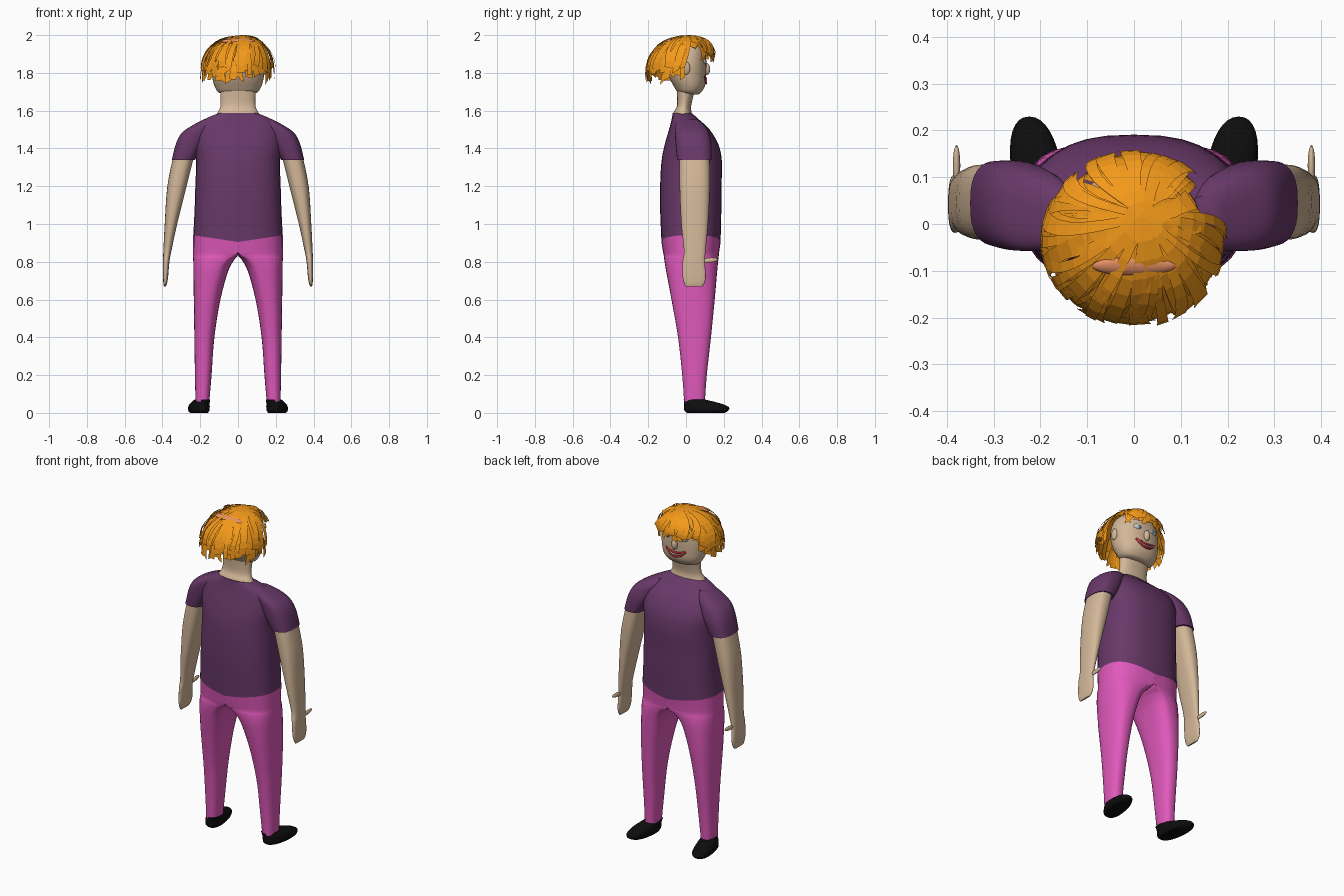
import bpy, bmesh, math, random
from mathutils import Matrix

if "Cube" in bpy.data.objects:
    bpy.data.objects.remove(bpy.data.objects["Cube"])

random.seed(4)


def material(name, r, g, b):
    m = bpy.data.materials.new(name)
    m.diffuse_color = (r, g, b, 1)
    m.use_nodes = True
    m.node_tree.nodes["Principled BSDF"].inputs["Base Color"].default_value = m.diffuse_color
    return m


SKIN = material("skin", .66, .48, .32)
SHIRT = material("shirt", .14, .04, .14)
PANTS = material("pants", .75, .1, .5)
BLACK = material("black", .004, .004, .004)
HAIR = material("hair", .9, .32, .01)
SCALP = material("scalp", .8, .28, .13)
RED = material("red", .5, .02, .03)
WHITE = material("white", .8, .8, .8)
BLUE = material("blue", .1, .2, .4)


def finish(name, bm, mat, smooth=True, mirror=False):
    bmesh.ops.recalc_face_normals(bm, faces=bm.faces)
    me = bpy.data.meshes.new(name)
    bm.to_mesh(me)
    bm.free()
    ob = bpy.data.objects.new(name, me)
    bpy.context.collection.objects.link(ob)
    me.materials.append(mat)
    if smooth:
        bpy.ops.object.select_all(action='DESELECT')
        bpy.context.view_layer.objects.active = ob
        ob.select_set(True)
        bpy.ops.object.shade_smooth_by_angle(angle=math.radians(40))
    if mirror:
        ob.modifiers.new("Mirror", 'MIRROR')
    return ob


def catmull(a, b, c, d, t):
    return [.5 * (2*q + (r-p)*t + (2*p-5*q+4*r-s)*t*t + (3*q-p-3*r+s)*t**3)
            for p, q, r, s in zip(a, b, c, d)]


def loft(name, secs, mat, power=2.2, hem=None, shear=0, mirror=False, n=32, sub=4):
    """secs: (z, x_in, x_mid, x_out, y_back, y_front), smoothly interpolated.
    hem: z of a section that dips towards the middle like a shirt hem."""
    rows = []
    for i in range(len(secs) - 1):
        a, b = secs[max(i-1, 0)], secs[i]
        c, d = secs[i+1], secs[min(i+2, len(secs)-1)]
        rows += [catmull(a, b, c, d, k / sub) for k in range(sub)]
    rows.append(secs[-1])
    bm = bmesh.new()
    rings = []
    for z, xi, xm, xo, y0, y1 in rows:
        ring = []
        for k in range(n):
            a = 2 * math.pi * k / n
            c, s = math.cos(a), math.sin(a)
            c = math.copysign(abs(c) ** (2 / power), c)
            s = math.copysign(abs(s) ** (2 / power), s)
            y = (y0 + y1) / 2 + (y1 - y0) / 2 * s
            x = xm + c * (xo - xm if c > 0 else xm - xi) + shear * (y - .05)
            dip = 0
            if hem is not None:
                dip = .035 * max(0, 1 - abs(x) / .235) * max(0, 1 - abs(z - hem) / .1)
            ring.append(bm.verts.new((x, y, z - dip)))
        rings.append(ring)
    for r, q in zip(rings, rings[1:]):
        for k in range(n):
            j = (k + 1) % n
            bm.faces.new((r[k], r[j], q[j], q[k]))
    bm.faces.new(rings[0])
    bm.faces.new(rings[-1])
    return finish(name, bm, mat, mirror=mirror)


def round_loft(name, secs, mat, **kw):
    return loft(name, [(z, -r, 0, r, a, b) for z, r, a, b in secs], mat, **kw)


def side_loft(name, secs, mat, **kw):
    return loft(name, [(z, i, (i + o) / 2, o, a, b) for z, i, o, a, b in secs],
                mat, mirror=True, **kw)


def ball(name, loc, radii, mat, mirror=False, tilt=0):
    bm = bmesh.new()
    m = Matrix.Translation(loc) @ Matrix.Rotation(tilt, 4, 'X') @ Matrix.Diagonal((*radii, 1))
    bmesh.ops.create_uvsphere(bm, u_segments=20, v_segments=12, radius=1, matrix=m)
    return finish(name, bm, mat, mirror=mirror)


# Shirt body and sleeves
round_loft("shirt_body", [(.94, .237, -.13, .183), (1.07, .23, -.137, .187),
                          (1.2, .226, -.137, .188), (1.33, .222, -.13, .19),
                          (1.42, .232, -.113, .172), (1.5, .225, -.09, .125),
                          (1.55, .185, -.077, .072), (1.588, .1, -.07, .03)],
           SHIRT, power=2.5, hem=.94)
side_loft("sleeve", [(1.34, .228, .35, -.047, .135), (1.42, .18, .33, -.055, .135),
                     (1.48, .15, .3, -.058, .122), (1.52, .13, .245, -.055, .1),
                     (1.555, .12, .18, -.04, .06)], SHIRT, power=2.6)

# Trouser legs, merging into half sections at the hips
loft("trouser_leg", [(.06, .152, .188, .225, -.01, .1), (.2, .14, .184, .228, -.02, .11),
                     (.4, .125, .178, .231, -.042, .132), (.6, .093, .16, .234, -.077, .152),
                     (.75, .052, .12, .236, -.105, .165), (.81, .02, .07, .237, -.115, .171),
                     (.835, 0, .02, .237, -.118, .174), (.86, 0, 0, .237, -.122, .176),
                     (.94, 0, 0, .237, -.13, .183)],
     PANTS, power=2.5, hem=.94, mirror=True)

# Shoes
side_loft("shoe", [(0, .155, .242, .005, .205), (.012, .147, .252, -.008, .224),
                   (.03, .145, .252, -.01, .227), (.048, .147, .247, -.01, .19),
                   (.07, .15, .23, -.012, .105)], BLACK, shear=.14, power=2.3)

# Arms with flat mitten hands and thumbs
side_loft("arm", [(1.37, .23, .34, -.035, .125), (1.2, .272, .374, -.034, .127),
                  (1.0, .322, .388, -.025, .117), (.86, .352, .395, -.011, .104),
                  (.8, .363, .397, -.018, .1), (.72, .37, .397, -.018, .105),
                  (.685, .376, .395, -.01, .097), (.668, .382, .391, 0, .085)], SKIN, power=2.5)
ball("thumb", (.379, .125, .808), (.008, .044, .013), SKIN, mirror=True, tilt=.1)

# Neck and head
round_loft("neck", [(1.56, .125, -.068, .04), (1.59, .108, -.066, .03),
                    (1.63, .092, -.047, .028), (1.72, .095, -.05, .05)], SKIN)
round_loft("head", [(1.685, .05, 0, .06), (1.695, .1, -.04, .078), (1.73, .124, -.065, .1),
                    (1.78, .137, -.09, .106), (1.85, .142, -.106, .108), (1.92, .125, -.1, .1),
                    (1.965, .085, -.075, .07), (1.985, .025, -.03, .03)], SKIN)
ball("ear", (.142, .0, 1.825), (.012, .022, .035), SKIN, mirror=True)

# Face
ball("nose", (0, .108, 1.82), (.018, .02, .032), SKIN)
ball("eye", (.05, .09, 1.862), (.03, .018, .02), WHITE, mirror=True)
ball("iris", (.047, .104, 1.862), (.011, .006, .011), BLUE, mirror=True)


def smile(name, low, bend, depth, mat):
    cu = bpy.data.curves.new(name, 'CURVE')
    cu.dimensions = '3D'
    cu.bevel_depth = depth
    cu.bevel_resolution = 2
    sp = cu.splines.new('POLY')
    sp.points.add(12)
    for k, p in enumerate(sp.points):
        x = -.066 + .011 * k
        y = .106 * math.sqrt(1 - (x / .14) ** 2)
        p.co = (x, y, low + bend * x * x, 1)
    cu.materials.append(mat)
    bpy.context.collection.objects.link(bpy.data.objects.new(name, cu))


smile("lower_lip", 1.745, 9, .006, RED)
smile("teeth", 1.757, 6.5, .005, WHITE)
smile("upper_lip", 1.769, 4, .006, RED)

# Hair: overlapping flat locks swept from the crown
bm = bmesh.new()
crown = (.025, .015)
COUNT, STEPS = 130, 8
for i in range(COUNT):
    deg = 360 * i / COUNT
    a = math.radians(deg + random.uniform(-3, 3))
    grow = random.uniform(.9, 1.03)
    ex, ey = .195 * grow * math.cos(a), -.033 + .185 * grow * math.sin(a)
    z_end = random.uniform(1.75, 1.84)
    t_end = math.pi / 2
    if 40 < deg < 140:
        z_end = random.uniform(1.86, 1.91)
    if 8 < deg < 45:
        t_end = .75
    top = 2 - random.uniform(0, .012)
    swirl = random.uniform(-.02, .035)
    wide = random.uniform(.012, .024)
    tip = random.uniform(-.012, .012)
    prev = None
    for k in range(STEPS + 1):
        f = k / STEPS
        t = t_end * f
        s = math.sin(t) ** .9
        off = swirl * math.sin(math.pi * f)
        x = crown[0] + (ex - crown[0]) * s - off * math.sin(a)
        y = crown[1] + (ey - crown[1]) * s + off * math.cos(a)
        z = z_end + (top - z_end) * math.cos(t)
        w = wide * (.45 + .55 * f)
        d = tip if k == STEPS else 0
        pair = [bm.verts.new((x + q * w * math.sin(a), y - q * w * math.cos(a), z + q * d))
                for q in (-1, 1)]
        if prev:
            bm.faces.new((prev[0], prev[1], pair[1], pair[0]))
        prev = pair
finish("hair_locks", bm, HAIR, smooth=False)
ball("scalp_patch", (0, -.09, 1.968), (.09, .022, .012), SCALP, tilt=.4)
